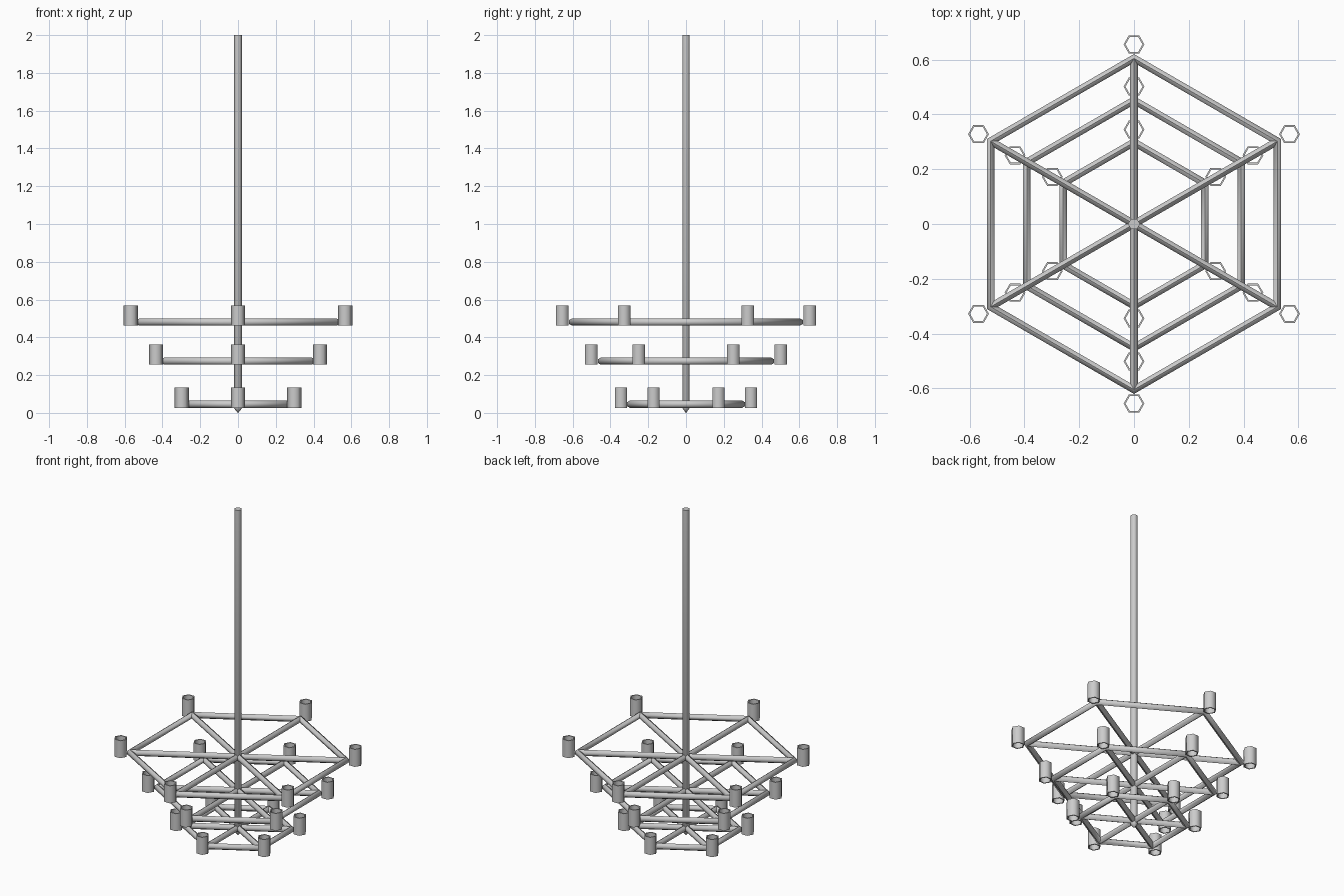
import bpy, bmesh
from math import cos, sin, pi, radians

if "Cube" in bpy.data.objects:
    bpy.data.objects.remove(bpy.data.objects["Cube"])

SIDES = 6
BAR_H, BAR_W = 0.019, 0.0137   # half height / half width of the bars


def loft(name, loops, closed=False, caps=True):
    """Skin a list of equally sized point loops into one mesh."""
    bm = bmesh.new()
    rings = [[bm.verts.new(p) for p in loop] for loop in loops]
    pairs = list(zip(rings, rings[1:]))
    if closed:
        pairs.append((rings[-1], rings[0]))
    for a, b in pairs:
        n = len(a)
        for i in range(n):
            j = (i + 1) % n
            bm.faces.new((a[i], a[j], b[j], b[i]))
    if caps and not closed:
        bm.faces.new(rings[0])
        bm.faces.new(rings[-1])
    bmesh.ops.remove_doubles(bm, verts=bm.verts, dist=1e-5)
    bmesh.ops.recalc_face_normals(bm, faces=bm.faces)
    mesh = bpy.data.meshes.new(name)
    bm.to_mesh(mesh)
    bm.free()
    ob = bpy.data.objects.new(name, mesh)
    bpy.context.collection.objects.link(ob)
    bpy.ops.object.select_all(action='DESELECT')
    ob.select_set(True)
    bpy.context.view_layer.objects.active = ob
    bpy.ops.object.shade_smooth_by_angle(angle=radians(65))
    return ob


def hexagon(r, z, cx=0, cy=0):
    return [(cx + r * cos(i * pi / 3), cy + r * sin(i * pi / 3), z) for i in range(SIDES)]


# six-sided bar profile, points at top and bottom: (sideways, up)
profile = [(BAR_W * sin(i * pi / 3) / sin(pi / 3), BAR_H * cos(i * pi / 3)) for i in range(SIDES)]
corners = [pi / 2 + k * pi / 3 for k in range(SIDES)]

# central hanging rod with a pointed lower end
loft("rod", [hexagon(0.001, 0.0), hexagon(0.022, 0.025), hexagon(0.022, 2.0)])

# tiers: name, bar height, ring radius, cup centre radius, cup bottom, cup top
tiers = [("lower", 0.046, 0.298, 0.344, 0.027, 0.134),
         ("middle", 0.274, 0.451, 0.501, 0.255, 0.361),
         ("upper", 0.481, 0.604, 0.655, 0.462, 0.569)]

for tier, z, ring_r, cup_r, z0, z1 in tiers:
    # mitred hexagonal ring
    loft(tier + "_ring",
         [[((ring_r + s / cos(pi / 6)) * cos(a), (ring_r + s / cos(pi / 6)) * sin(a), z + u)
           for s, u in profile] for a in corners], closed=True)
    for k, a in enumerate(corners):
        # spoke from the rod to the ring corner
        loft(f"{tier}_spoke_{k + 1}",
             [[(d * cos(a) - s * sin(a), d * sin(a) + s * cos(a), z + u) for s, u in profile]
              for d in (0.0, ring_r)])
        # open candle cup outside the corner
        x, y = cup_r * cos(a), cup_r * sin(a)
        loft(f"{tier}_cup_{k + 1}",
             [hexagon(r, h, x, y) for r, h in
              ((0.038, z0), (0.038, z1), (0.031, z1), (0.031, z0))], closed=True)
